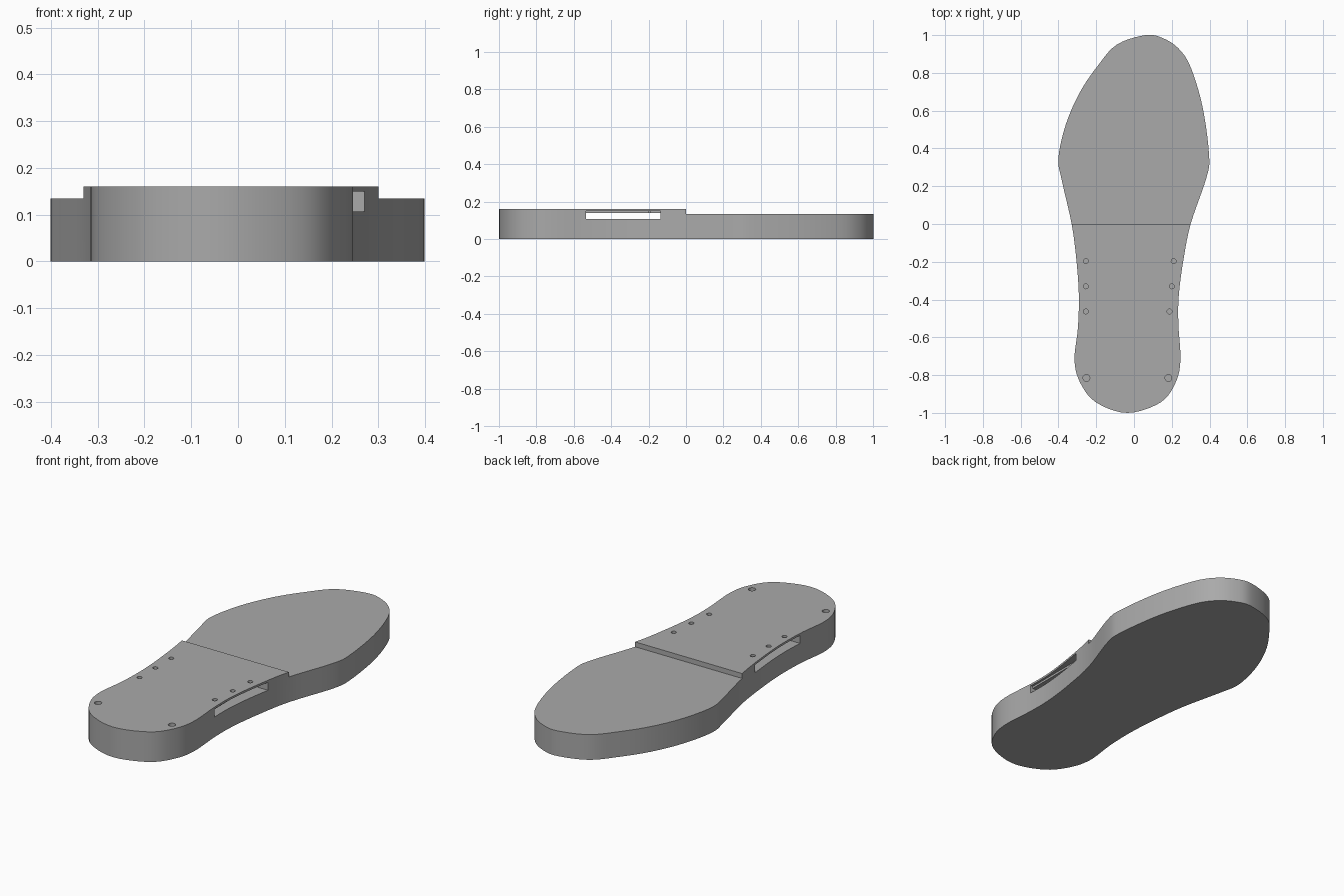
import bpy
import bmesh
from mathutils import Vector

cube = bpy.data.objects.get("Cube")
if cube:
    bpy.data.objects.remove(cube, do_unlink=True)

grey = bpy.data.materials.new("Plain grey")
grey.use_nodes = True
color = (0.4, 0.4, 0.4, 1)
grey.diffuse_color = color
grey.node_tree.nodes["Principled BSDF"].inputs["Base Color"].default_value = color


def smooth_loop(points, steps):
    """Closed Catmull-Rom curve through the points."""
    pts = [Vector(p) for p in points]
    n = len(pts)
    out = []
    for i in range(n):
        a, b, c, d = (pts[(i + k - 1) % n] for k in range(4))
        for s in range(steps):
            t = s / steps
            out.append((2 * b + (c - a) * t + (2 * a - 5 * b + 4 * c - d) * t**2
                        + (3 * b - a - 3 * c + d) * t**3) / 2)
    return out


def prism(name, outline, bottom, top):
    bm = bmesh.new()
    base = bm.faces.new([bm.verts.new((p[0], p[1], bottom)) for p in outline])
    up = bmesh.ops.extrude_face_region(bm, geom=[base])["geom"]
    verts = [v for v in up if isinstance(v, bmesh.types.BMVert)]
    bmesh.ops.translate(bm, verts=verts, vec=(0, 0, top - bottom))
    bmesh.ops.recalc_face_normals(bm, faces=bm.faces)
    mesh = bpy.data.meshes.new(name)
    bm.to_mesh(mesh)
    bm.free()
    mesh.materials.append(grey)
    obj = bpy.data.objects.new(name, mesh)
    bpy.context.collection.objects.link(obj)
    return obj


def box(name, x0, x1, y0, y1, z0, z1):
    return prism(name, [(x0, y0), (x1, y0), (x1, y1), (x0, y1)], z0, z1)


def drill(x, y, radius):
    bpy.ops.mesh.primitive_cylinder_add(vertices=20, radius=radius, depth=0.06,
                                        location=(x, y, 0.16))
    bpy.context.object.name = "hole_cutter"
    return bpy.context.object


# Sole body
outline = [(0.06, 1), (0.15, 0.985), (0.235, 0.93), (0.3, 0.83), (0.363, 0.62),
           (0.397, 0.37), (0.385, 0.25), (0.3, 0), (0.26, -0.2), (0.237, -0.38),
           (0.235, -0.53), (0.246, -0.72), (0.22, -0.84), (0.14, -0.945),
           (-0.035, -1), (-0.2, -0.945), (-0.285, -0.84), (-0.315, -0.72),
           (-0.297, -0.55), (-0.292, -0.38), (-0.304, -0.2), (-0.33, 0),
           (-0.382, 0.23), (-0.4, 0.35), (-0.36, 0.53), (-0.285, 0.7),
           (-0.19, 0.84), (-0.09, 0.95)]
sole = prism("sole", smooth_loop(outline, 5), 0, 0.16)

# Lower forefoot, strap slot and its taller mouths
cutters = [box("forefoot_step_cutter", -1, 1, 0, 2, 0.134, 0.3),
           box("slot_cutter", -1, 1, -0.535, -0.135, 0.107, 0.138),
           box("left_mouth_cutter", 0.222, 1, -0.535, -0.135, 0.107, 0.149),
           box("right_mouth_cutter", -1, -0.278, -0.535, -0.135, 0.107, 0.149)]

# Strap pin holes and heel holes
for y, left_x in ((-0.197, 0.21), (-0.33, 0.2), (-0.463, 0.188)):
    cutters += [drill(left_x, y, 0.013), drill(-0.255, y, 0.013)]
cutters += [drill(0.182, -0.815, 0.018), drill(-0.252, -0.815, 0.018)]

bpy.ops.object.select_all(action='DESELECT')
bpy.context.view_layer.objects.active = sole
sole.select_set(True)
for cutter in cutters:
    mod = sole.modifiers.new("Cut", 'BOOLEAN')
    mod.operation = 'DIFFERENCE'
    mod.solver = 'EXACT'
    mod.object = cutter
    bpy.ops.object.modifier_apply(modifier=mod.name)
    bpy.data.objects.remove(cutter, do_unlink=True)

bpy.ops.object.shade_smooth_by_angle(angle=0.5)
